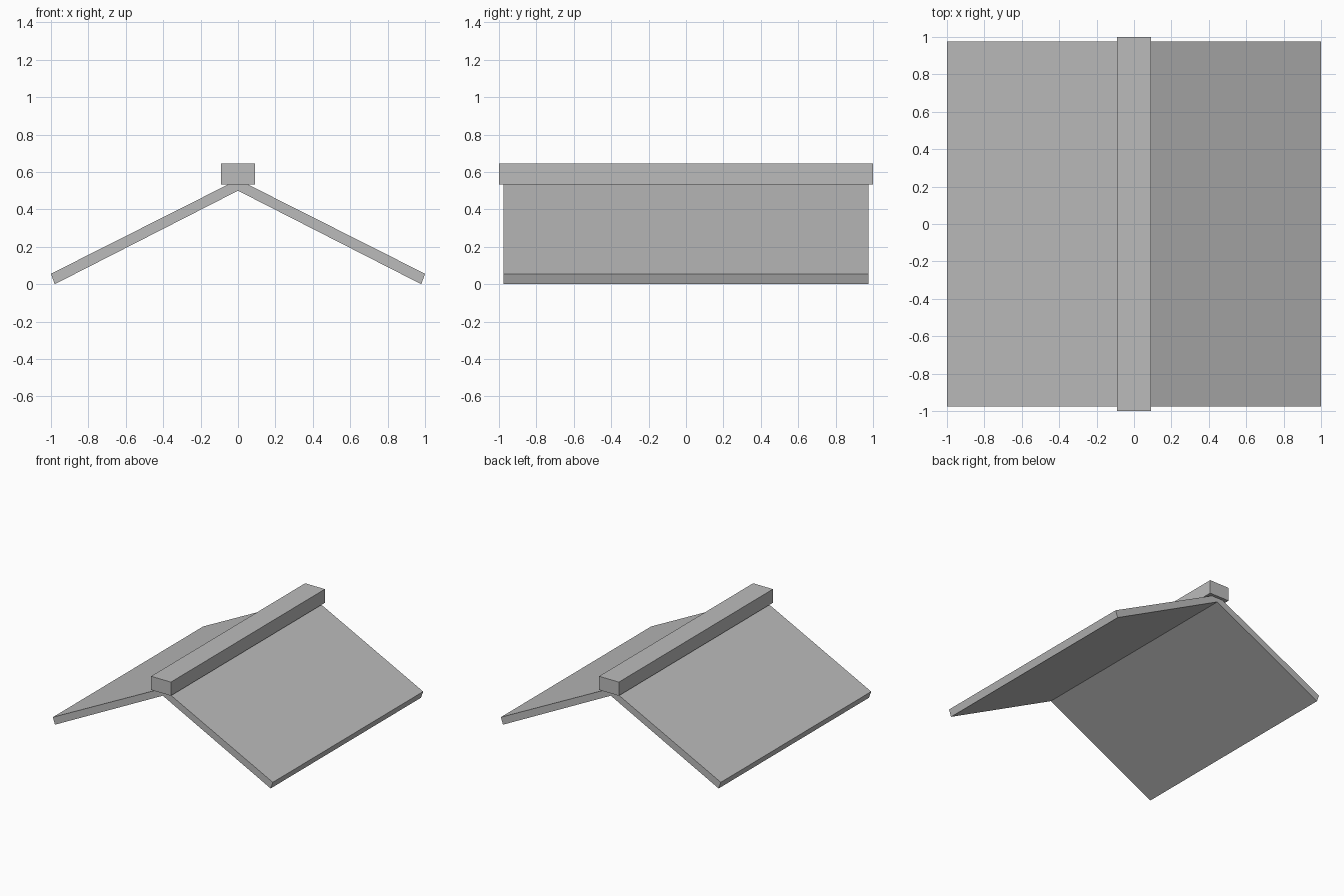
import bpy, bmesh

if "Cube" in bpy.data.objects:
    bpy.data.objects.remove(bpy.data.objects["Cube"])

grey = bpy.data.materials.new("light grey")
grey.diffuse_color = (0.5, 0.5, 0.5, 1)
grey.use_nodes = True
grey.node_tree.nodes["Principled BSDF"].inputs["Base Color"].default_value = grey.diffuse_color


def extrude_profile(name, profile, half_depth):
    """Extrude an x-z profile along y, centred on y = 0."""
    bm = bmesh.new()
    face = bm.faces.new([bm.verts.new((x, -half_depth, z)) for x, z in profile])
    moved = bmesh.ops.extrude_face_region(bm, geom=[face])["geom"]
    verts = [v for v in moved if isinstance(v, bmesh.types.BMVert)]
    bmesh.ops.translate(bm, verts=verts, vec=(0, 2 * half_depth, 0))
    bmesh.ops.recalc_face_normals(bm, faces=bm.faces)
    mesh = bpy.data.meshes.new(name)
    bm.to_mesh(mesh)
    bm.free()
    mesh.materials.append(grey)
    obj = bpy.data.objects.new(name, mesh)
    bpy.context.collection.objects.link(obj)
    return obj


# Two sloping roof panels meeting at the ridge, as one folded slab
right = [(0, 0.50), (0.98, 0.0), (1.0, 0.056), (0, 0.56)]
left = [(-x, z) for x, z in right[1:3]]
extrude_profile("roof_panels", right + left[::-1], 0.976)

# Ridge beam on top, slightly longer than the panels
b, low, high = 0.09, 0.533, 0.645
extrude_profile("ridge_beam", [(-b, low), (b, low), (b, high), (-b, high)], 1.0)
